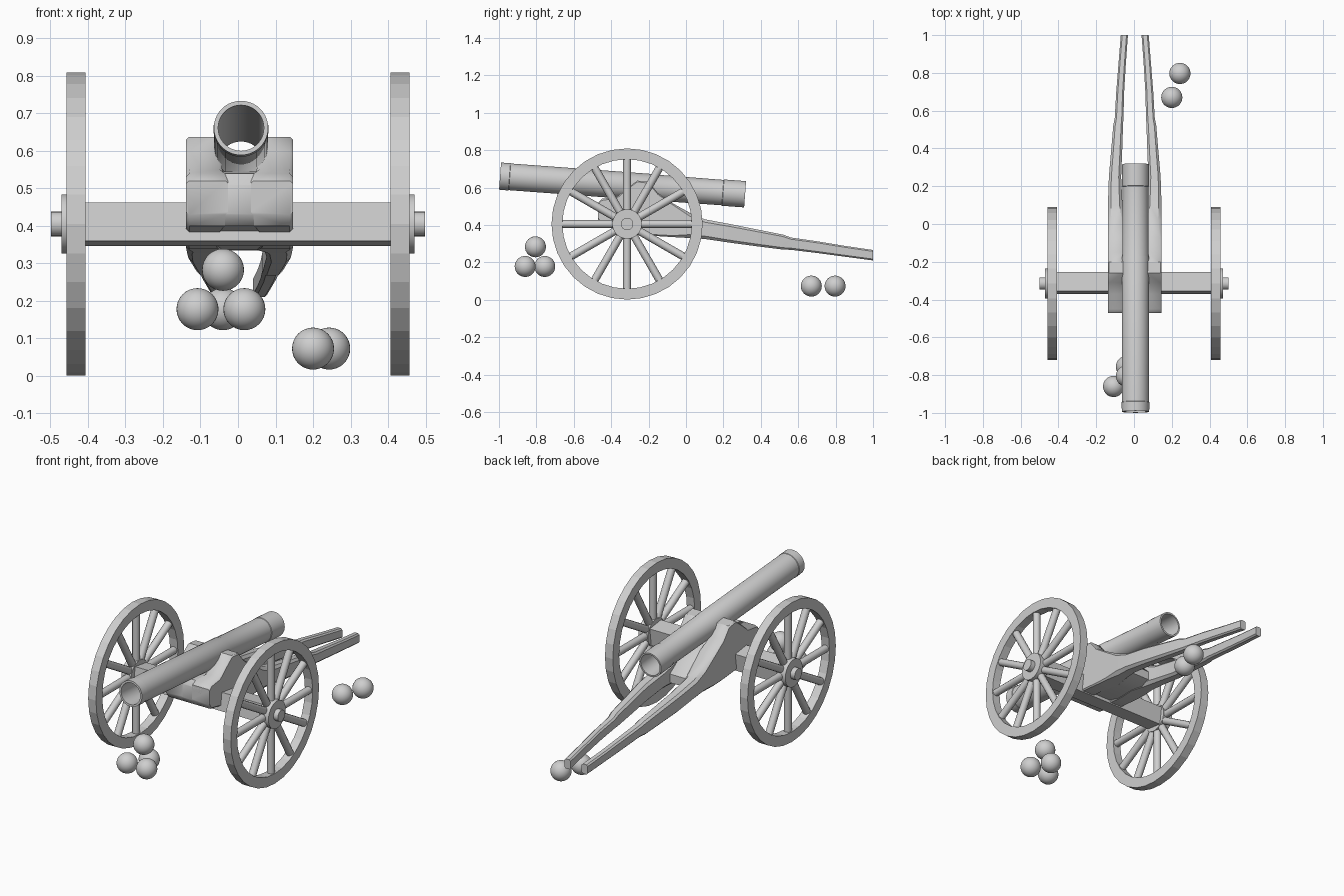
import bpy, bmesh, math
from mathutils import Vector, Matrix

if "Cube" in bpy.data.objects:
    bpy.data.objects.remove(bpy.data.objects["Cube"])

grey = bpy.data.materials.new("light_grey")
grey.diffuse_color = (0.62, 0.62, 0.62, 1)
grey.use_nodes = True
grey.node_tree.nodes["Principled BSDF"].inputs["Base Color"].default_value = grey.diffuse_color


def finish(name, bm, smooth=None):
    bmesh.ops.recalc_face_normals(bm, faces=bm.faces)
    me = bpy.data.meshes.new(name)
    bm.to_mesh(me)
    bm.free()
    me.materials.append(grey)
    ob = bpy.data.objects.new(name, me)
    bpy.context.collection.objects.link(ob)
    if smooth:
        bpy.ops.object.select_all(action='DESELECT')
        ob.select_set(True)
        bpy.context.view_layer.objects.active = ob
        bpy.ops.object.shade_smooth_by_angle(angle=math.radians(smooth))
    return ob


def bridge(bm, rings, closed=False, caps=True):
    """Join rings of points with quads."""
    vs = [[bm.verts.new(p) for p in r] for r in rings]
    n = len(vs[0])
    pairs = list(zip(vs, vs[1:])) + ([(vs[-1], vs[0])] if closed else [])
    for a, b in pairs:
        for i in range(n):
            j = (i + 1) % n
            bm.faces.new((a[i], a[j], b[j], b[i]))
    if caps and not closed:
        bm.faces.new(vs[0])
        bm.faces.new(vs[-1])


def turned(bm, profile, origin, axis, seg, closed=False, caps=True):
    """Revolve (distance along axis, radius) points around an axis."""
    rot = Vector(axis).to_track_quat('Z', 'Y').to_matrix()
    rings = [[Vector(origin) + rot @ Vector((r * math.cos(a), r * math.sin(a), t))
              for a in (2 * math.pi * i / seg for i in range(seg))] for t, r in profile]
    bridge(bm, rings, closed, caps)


def chamfered(y, x0, x1, z0, z1, k):
    """Octagonal cross-section at depth y."""
    c = k * min(x1 - x0, z1 - z0)
    pts = [(x0 + c, z0), (x1 - c, z0), (x1, z0 + c), (x1, z1 - c),
           (x1 - c, z1), (x0 + c, z1), (x0, z1 - c), (x0, z0 + c)]
    return [Vector((x, y, z)) for x, z in pts]


WY, WZ, CX = -0.315, 0.405, 0.004

# Wheels: rim, spokes, hub and axle cap
for side, label in ((-1, "left"), (1, "right")):
    ax = (side, 0, 0)
    origin = (0, WY, WZ)
    bm = bmesh.new()
    turned(bm, [(0.407, 0.404), (0.457, 0.404), (0.457, 0.346), (0.407, 0.346)],
           origin, ax, 32, closed=True)
    finish(label + "_wheel_rim", bm)
    bm = bmesh.new()
    for i in range(12):
        a = i * math.pi / 6
        d = (0, math.cos(a), math.sin(a))
        turned(bm, [(0.05, 0.021), (0.355, 0.021)], (side * 0.432, WY, WZ), d, 12)
    finish(label + "_wheel_spokes", bm, 40)
    bm = bmesh.new()
    turned(bm, [(0.41, 0.079), (0.471, 0.079)], origin, ax, 32)
    turned(bm, [(0.40, 0.033), (0.499, 0.033)], origin, ax, 24)
    finish(label + "_wheel_hub", bm, 40)

# Axle beam, tilted slightly back
bm = bmesh.new()
bmesh.ops.create_cube(bm, size=1, matrix=Matrix.Translation((0, -0.312, 0.404))
                      @ Matrix.Rotation(math.radians(-8), 4, 'X')
                      @ Matrix.Diagonal((0.82, 0.103, 0.103, 1)))
finish("axle", bm)

# Barrel: open tube with a muzzle band and a breech band
start, end = Vector((0.008, -0.994, 0.661)), Vector((0.008, 0.316, 0.564))
L = (end - start).length
bm = bmesh.new()
turned(bm, [(0, 0.0725), (0.05, 0.0735), (0.052, 0.0715), (0.82, 0.0715),
            (0.825, 0.0695), (L - 0.12, 0.068), (L - 0.118, 0.0705), (L, 0.0705),
            (L, 0.061), (0, 0.061)],
       start, end - start, 40, closed=True)
finish("barrel", bm, 35)

# Cheeks running back into the twin trail legs: y, inner x, outer x, bottom, top
trail = [
    (-0.47, 0.03, 0.142, 0.43, 0.52), (-0.45, 0.03, 0.142, 0.40, 0.54),
    (-0.37, 0.045, 0.142, 0.385, 0.55), (-0.31, 0.05, 0.142, 0.365, 0.60),
    (-0.26, 0.055, 0.142, 0.35, 0.637), (-0.20, 0.055, 0.142, 0.345, 0.63),
    (-0.15, 0.05, 0.142, 0.34, 0.57), (-0.07, 0.04, 0.142, 0.335, 0.515),
    (0.02, 0.05, 0.142, 0.33, 0.465), (0.10, 0.065, 0.142, 0.325, 0.43),
    (0.25, 0.072, 0.137, 0.303, 0.402), (0.40, 0.066, 0.124, 0.283, 0.372),
    (0.52, 0.062, 0.114, 0.268, 0.348), (0.56, 0.06, 0.106, 0.267, 0.333),
    (0.70, 0.056, 0.098, 0.25, 0.313), (0.85, 0.047, 0.086, 0.23, 0.288),
    (1.0, 0.036, 0.074, 0.21, 0.266)]
for side, label in ((-1, "left"), (1, "right")):
    bm = bmesh.new()
    rings = []
    for y, a, b, z0, z1 in trail:
        ring = chamfered(y, a, b, z0, z1, 0.08 if y < 0 else 0.2)
        rings.append([Vector((CX + side * p.x, p.y, p.z)) for p in ring])
    bridge(bm, rings)
    finish(label + "_trail_leg", bm, 40)

# Cradle bed joining the cheeks under the barrel
bed = [(-0.47, 0.43, 0.51), (-0.45, 0.40, 0.54), (-0.37, 0.387, 0.545),
       (-0.2, 0.347, 0.54), (-0.07, 0.337, 0.51), (0.0, 0.335, 0.46), (0.06, 0.35, 0.40)]
bm = bmesh.new()
bridge(bm, [chamfered(y, CX - 0.09, CX + 0.09, z0, z1, 0.04) for y, z0, z1 in bed])
finish("cradle_bed", bm, 40)

# Cannonballs: a stack at the front and two loose ones at the back
balls = [(-0.108, -0.86, 0.178), (0.017, -0.86, 0.178), (-0.04, -0.755, 0.178),
         (-0.04, -0.805, 0.283), (0.2, 0.67, 0.073), (0.243, 0.797, 0.073)]
for i, p in enumerate(balls):
    bm = bmesh.new()
    bmesh.ops.create_uvsphere(bm, u_segments=32, v_segments=16, radius=0.056,
                              matrix=Matrix.Translation(p))
    finish("cannonball_%d" % (i + 1), bm, 40)
